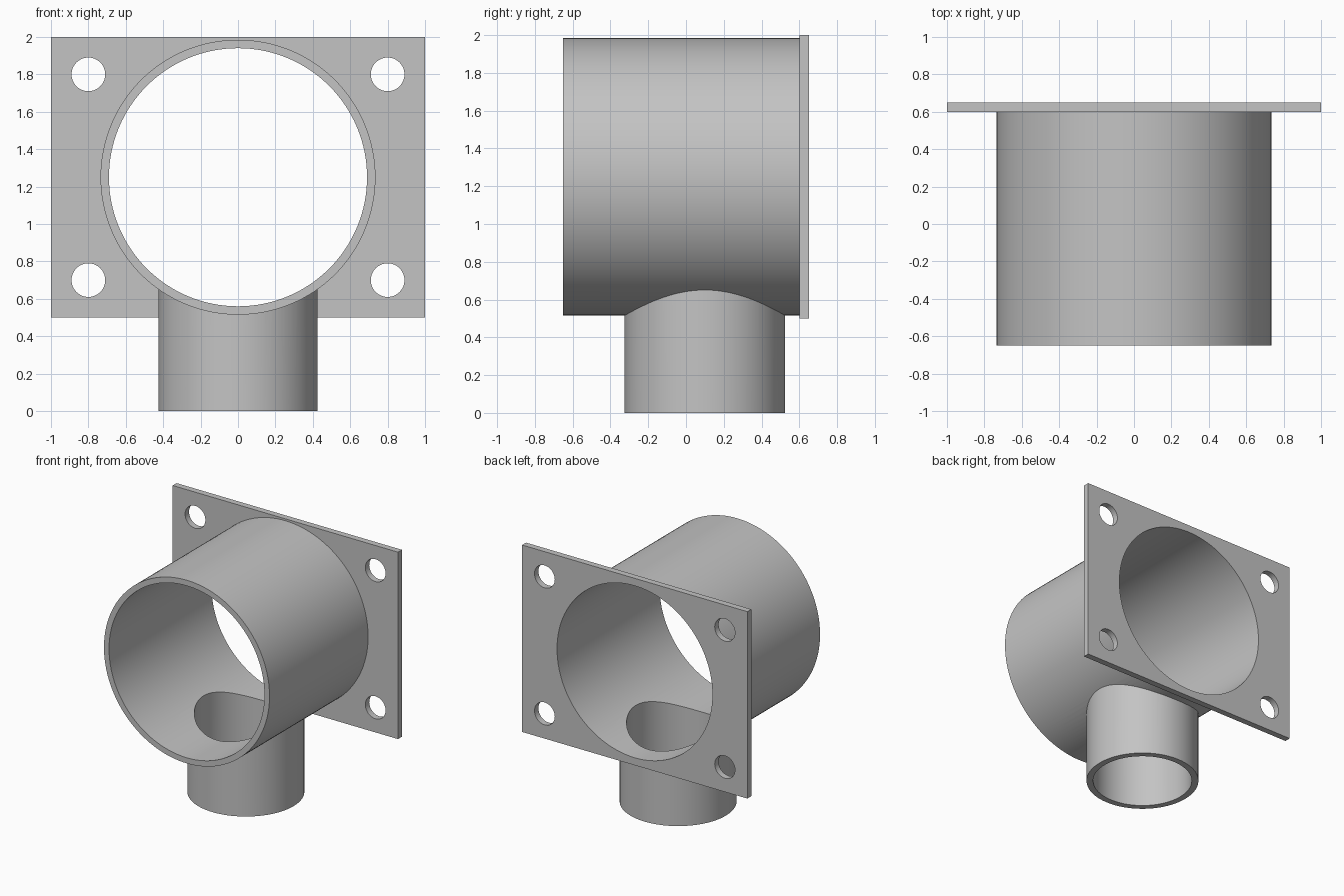
import bpy
import math

if "Cube" in bpy.data.objects:
    bpy.data.objects.remove(bpy.data.objects["Cube"], do_unlink=True)

AXIS_Z = 1.25      # height of the main pipe axis
BRANCH_Y = 0.1     # position of the branch pipe axis

steel = bpy.data.materials.new("grey_steel")
steel.use_nodes = True
colour = (0.55, 0.55, 0.55, 1)
steel.diffuse_color = colour
steel.node_tree.nodes["Principled BSDF"].inputs["Base Color"].default_value = colour


def cylinder_y(name, radius, y0, y1, x=0, z=AXIS_Z, sides=128):
    bpy.ops.mesh.primitive_cylinder_add(
        vertices=sides, radius=radius, depth=y1 - y0,
        location=(x, (y0 + y1) / 2, z), rotation=(math.pi / 2, 0, 0))
    bpy.context.object.name = name
    return bpy.context.object


def cylinder_z(name, radius, z0, z1, sides=128):
    bpy.ops.mesh.primitive_cylinder_add(
        vertices=sides, radius=radius, depth=z1 - z0,
        location=(0, BRANCH_Y, (z0 + z1) / 2))
    bpy.context.object.name = name
    return bpy.context.object


def combine(target, tool, operation):
    mod = target.modifiers.new(tool.name, 'BOOLEAN')
    mod.operation = operation
    mod.solver = 'EXACT'
    mod.object = tool
    bpy.context.view_layer.objects.active = target
    bpy.ops.object.modifier_apply(modifier=mod.name)
    bpy.data.objects.remove(tool, do_unlink=True)


# Main pipe body
body = cylinder_y("flanged_pipe_tee", 0.735, -0.65, 0.62)

# Branch pipe body, running up into the main pipe
combine(body, cylinder_z("branch_pipe", 0.425, 0, AXIS_Z), 'UNION')

# Rectangular flange plate at the back
bpy.ops.mesh.primitive_cube_add(size=1, location=(0, 0.625, AXIS_Z))
flange = bpy.context.object
flange.name = "flange_plate"
flange.scale = (2, 0.05, 1.5)
combine(body, flange, 'UNION')

# Bores through both pipes
combine(body, cylinder_y("main_bore", 0.69, -0.8, 0.8), 'DIFFERENCE')
combine(body, cylinder_z("branch_bore", 0.375, -0.1, AXIS_Z), 'DIFFERENCE')

# Bolt holes in the flange corners
for x in (-0.8, 0.8):
    for z in (0.7, 1.8):
        combine(body, cylinder_y("bolt_hole", 0.09, 0.55, 0.75, x, z, 48), 'DIFFERENCE')

# Finish
body.data.materials.clear()
body.data.materials.append(steel)
for face in body.data.polygons:
    face.material_index = 0
bpy.ops.object.select_all(action='DESELECT')
body.select_set(True)
bpy.context.view_layer.objects.active = body
bpy.ops.object.shade_smooth_by_angle(angle=math.radians(30))
